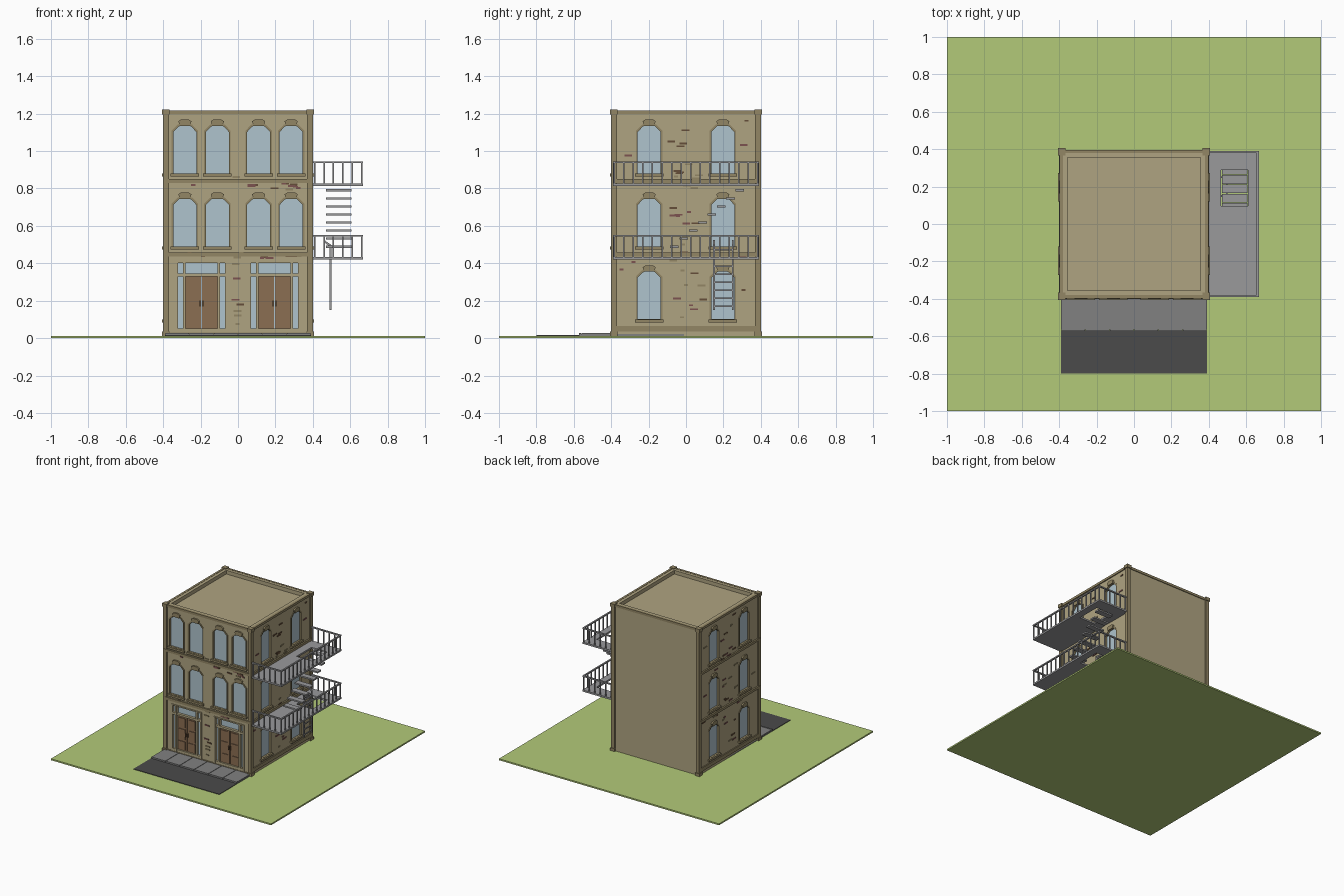
import bpy, bmesh, random
from mathutils import Vector

if "Cube" in bpy.data.objects:
    bpy.data.objects.remove(bpy.data.objects["Cube"])

random.seed(4)
H = 0.39            # half width of the building
FLOOR = 0.39        # storey height

COLORS = {
    "wall": (0.43, 0.37, 0.22), "trim": (0.29, 0.24, 0.13), "glass": (0.43, 0.55, 0.61),
    "grass": (0.45, 0.59, 0.19), "road": (0.07, 0.07, 0.07), "walk": (0.22, 0.22, 0.22),
    "metal": (0.32, 0.32, 0.33), "door": (0.26, 0.156, 0.085),
    "red": (0.2, 0.085, 0.08), "dark": (0.13, 0.075, 0.04),
}
mats = {}
for key, c in COLORS.items():
    mats[key] = bpy.data.materials.new(key)
    mats[key].diffuse_color = (*c, 1)

# wall frames: u along the wall, d outwards, z up
world = lambda u, d, z: Vector((u, d, z))
front = lambda u, d, z: Vector((u, -H - d, z))
right = lambda u, d, z: Vector((H + d, u, z))
left = lambda u, d, z: Vector((-H - d, -u, z))

parts = {}


def get(name, color):
    if name not in parts:
        parts[name] = (bmesh.new(), color)
    return parts[name][0]


def prism(name, color, pts, d0, d1, frame=world):
    """Extrude a (u, z) outline from d0 to d1."""
    bm = get(name, color)
    a = [bm.verts.new(frame(u, d0, z)) for u, z in pts]
    b = [bm.verts.new(frame(u, d1, z)) for u, z in pts]
    bm.faces.new(a)
    bm.faces.new(b[::-1])
    for i in range(len(pts)):
        j = (i + 1) % len(pts)
        bm.faces.new((a[i], b[i], b[j], a[j]))


def box(name, color, u0, u1, d0, d1, z0, z1, frame=world):
    prism(name, color, [(u0, z0), (u1, z0), (u1, z1), (u0, z1)], d0, d1, frame)


def ring(name, color, outer, inner, d0, d1, frame):
    """Closed frame between two outlines with matching point counts."""
    bm = get(name, color)
    loops = [[bm.verts.new(frame(u, d, z)) for u, z in pts]
             for pts, d in ((outer, d0), (outer, d1), (inner, d1), (inner, d0))]
    n = len(outer)
    for k in range(4):
        p, q = loops[k], loops[(k + 1) % 4]
        for i in range(n):
            j = (i + 1) % n
            bm.faces.new((p[i], p[j], q[j], q[i]))


def arch(u, z, g=0.0):
    """Window outline centred on u with sill height z, grown by g."""
    w = 0.065 + g
    half = [(w, -g), (w, 0.228 + g * .6), (w * .55, 0.258 + g), (w * .3, 0.265 + g)]
    return [(u + x, z + y) for x, y in half] + [(u - x, z + y) for x, y in half[::-1]]


# ground, road and pavement slabs
box("lawn", "grass", -1, 1, -1, 1, 0, 0.012)
box("road", "road", -H, H, -0.8, -0.57, 0.01, 0.016)
box("pavement_base", "walk", -H, H, -0.565, -0.01, 0.01, 0.022)
for i in range(6):
    x = -H + 0.13 * i
    box("pavement_slabs", "walk", x + .002, x + .128, -0.56, -0.38, 0.015, 0.026)
    box("kerb", "walk", x + .002, x + .128, -0.572, -0.562, 0.012, 0.028)

# building body and cutters for recesses
box("building_body", "wall", -H, H, -H, H, 0.01, 1.215)
box("recess_cutter", "wall", -0.355, 0.355, -0.355, 0.355, 1.185, 1.3)


def window(u, z, frame):
    prism("recess_cutter", "wall", arch(u, z), -0.02, 0.05, frame)
    prism("window_glass", "glass", arch(u, z, .002), -0.024, -0.012, frame)
    ring("window_frames", "trim", arch(u, z, .006), arch(u, z, -.004), -0.014, 0.004, frame)
    box("window_sills", "trim", u - .076, u + .076, -0.01, 0.016, z - .014, z + .002, frame)
    prism("keystones", "trim", [(u - .027, z + .258), (u + .027, z + .258), (u + .035, z + .282),
                                (u + .02, z + .292), (u - .02, z + .292), (u - .035, z + .282)],
          -0.005, 0.012, frame)


holes = {front: [], right: [], left: []}
for frame, us, levels in ((front, (-.284, -.11, .11, .284), (1, 2)),
                          (right, (-.197, .197), (0, 1, 2)), (left, (-.197, .197), (0, 1, 2))):
    for k in levels:
        for u in us:
            z = 0.097 + FLOOR * k
            window(u, z, frame)
            holes[frame].append((u - .08, u + .08, z - .02, z + .3))

# two entrances with double doors, side lights and transom
for c in (-0.195, 0.195):
    box("recess_cutter", "wall", c - .137, c + .137, -0.025, 0.05, 0.04, 0.408, front)
    holes[front].append((c - .15, c + .15, 0, .42))
    box("entrance_glass", "glass", c - .137, c + .137, -0.03, -0.016, 0.05, 0.408, front)
    for s in (-1, 1):
        for a, w in ((.132, .007), (.092, .007)):
            box("entrance_posts", "wall", c + s * a - w, c + s * a + w, -0.025, 0.006, .03, .41, front)
        lo, hi = sorted((c + s * .003, c + s * .088))
        box("doors", "door", lo, hi, -0.02, -0.008, 0.045, 0.33, front)
        for z0, z1 in ((.06, .125), (.14, .225), (.24, .315)):
            box("door_panels", "door", lo + .014, hi - .014, -0.01, -0.003, z0, z1, front)
        box("door_handles", "dark", c + s * .008 - .003, c + s * .008 + .003, -0.01, 0.004, .17, .2, front)
    for z0, z1 in ((.33, .346), (.402, .412), (.03, .05)):
        box("entrance_rails", "wall", c - .139, c + .139, -0.025, 0.005, z0, z1, front)

# storey bands, plinth and cornice on the three decorated walls
for frame in (front, right, left):
    for z0, z1, d in ((.435, .447, .008), (.447, .458, .012), (.828, .838, .008), (.838, .85, .012),
                      (1.198, 1.217, .008)):
        box("storey_bands", "trim", -H, H, -0.01, d, z0, z1, frame)
    zb = .03 if frame is front else .05
    box("plinth", "trim", -H, H, -0.01, .008, zb - .015, zb + .015 * (frame is not front), frame)
box("back_cornice", "trim", -H, H, H - .01, H + .006, 1.198, 1.217)

# corner pilasters with caps and feet
for sx in (-1, 1):
    for sy in (-1, 1):
        for a, b, z0, z1 in ((.37, .4, .01, 1.2), (.366, .407, 1.195, 1.222), (.366, .405, .01, .035)):
            xs, ys = sorted((sx * a, sx * b)), sorted((sy * a, sy * b))
            box("corner_pilasters", "trim", *xs, *ys, z0, z1)

# scattered exposed bricks, avoiding the openings
for frame, blocked in holes.items():
    count = 0
    while count < 40:
        u, z = random.uniform(-.36, .32), random.uniform(.07, 1.17)
        if any(u + .045 > a and u < b and z + .012 > c and z < d for a, b, c, d in blocked):
            continue
        w = random.choice((.022, .04, .042))
        tone = random.choice(("red", "dark", "trim"))
        box("bricks_" + tone, tone, u, u + w, -0.005, .005, z, z + .01, frame)
        count += 1

# fire escape balconies with a stair hatch and railings
HX0, HX1, HY0, HY1 = .465, .61, .095, .29
X1 = .668
for z in (.42, .813):
    t = z + .014
    for x0, x1, y0, y1 in ((H, HX0, -H, H), (HX1, X1, -H, H), (HX0, HX1, -H, HY0), (HX0, HX1, HY1, H)):
        box("balcony_floor", "metal", x0, x1, y0, y1, z, t)
    top = z + .132
    for y in (-.385, .385):
        box("balcony_rails", "metal", H, X1, y - .006, y + .006, top - .01, top)
        for i in range(5):
            x = .41 + .05 * i
            box("balcony_balusters", "metal", x - .004, x + .004, y - .004, y + .004, t, top)
    box("balcony_rails", "metal", X1 - .012, X1, -H, H, top - .01, top)
    for i in range(16):
        y = -.384 + .0512 * i
        box("balcony_balusters", "metal", X1 - .01, X1 - .002, y - .004, y + .004, t, top)

# floating stair treads between balconies
for i in range(8):
    y, z = .288 - .05 * i, .79 - .043 * i
    box("stair_treads", "metal", .47, .608, y - .023, y + .023, z - .006, z + .006)

# drop ladder with bent tops
for y in (.15, .25):
    prism("ladder_rails", "metal", [(.49, .15), (.5, .15), (.5, .497), (.46, .525), (.455, .516), (.49, .49)],
          y - .005, y + .005)
for i in range(8):
    z = .17 + .043 * i
    box("ladder_rungs", "metal", .491, .499, .15, .25, z - .004, z + .004)

# turn the collected geometry into objects
objs = {}
for name, (bm, color) in parts.items():
    bmesh.ops.recalc_face_normals(bm, faces=bm.faces)
    me = bpy.data.meshes.new(name)
    bm.to_mesh(me)
    bm.free()
    me.materials.append(mats[color])
    objs[name] = bpy.data.objects.new(name, me)
    bpy.context.collection.objects.link(objs[name])

# carve the openings and the roof well
body, cutter = objs["building_body"], objs["recess_cutter"]
mod = body.modifiers.new("openings", "BOOLEAN")
mod.operation, mod.solver, mod.object = "DIFFERENCE", "EXACT", cutter
cutter.hide_render = True
bpy.context.view_layer.objects.active = body
body.select_set(True)
bpy.ops.object.modifier_apply(modifier=mod.name)
bpy.data.objects.remove(cutter)

for m in bpy.data.materials:
    if m.users and not m.is_grease_pencil:
        m.use_nodes = True
        m.node_tree.nodes["Principled BSDF"].inputs["Base Color"].default_value = m.diffuse_color
